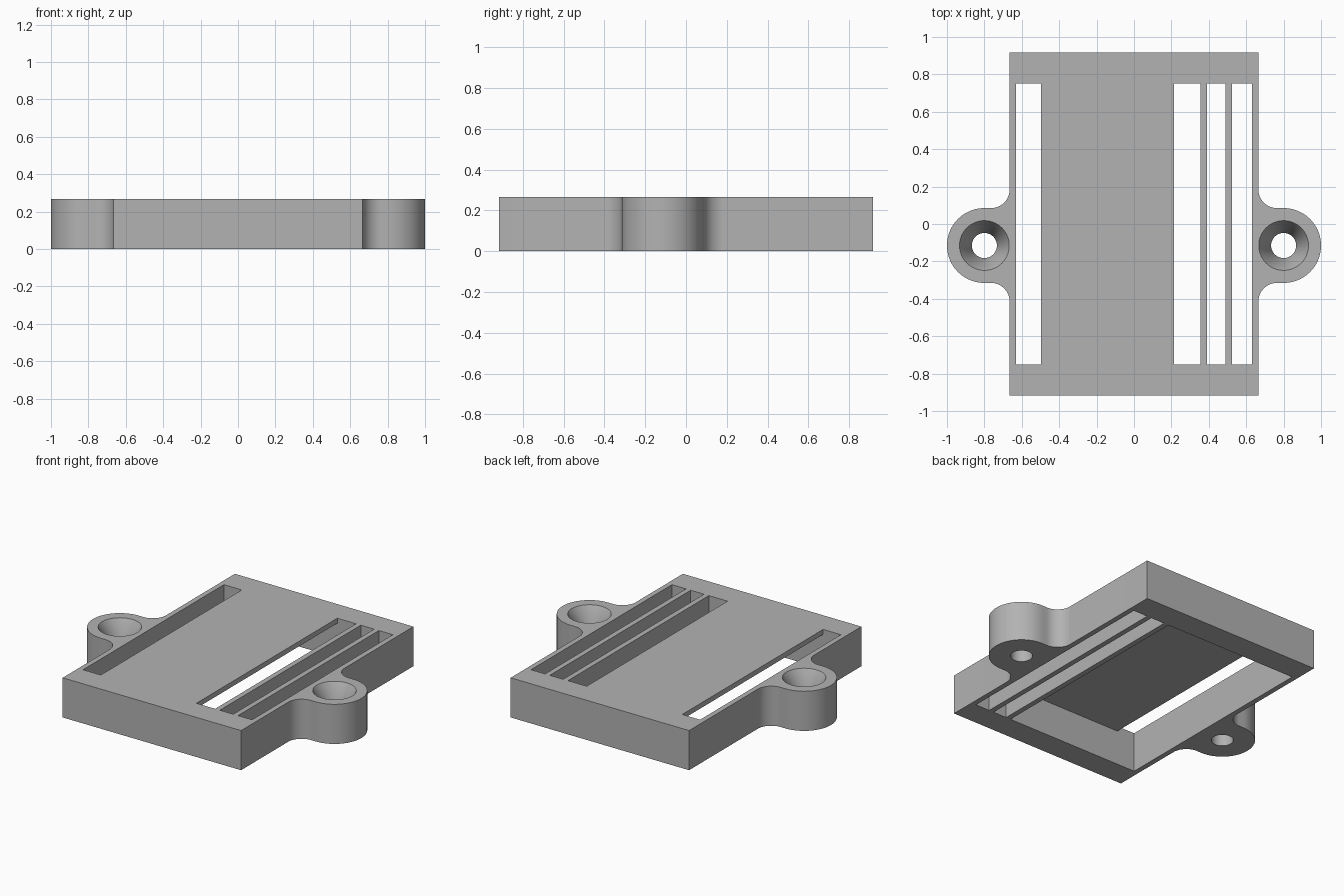
import bpy, bmesh
from math import sin, cos, pi, radians

if "Cube" in bpy.data.objects:
    bpy.data.objects.remove(bpy.data.objects["Cube"])

HEIGHT = 0.267
HALF_X, HALF_Y = 0.665, 0.917
EAR_X, EAR_Y, EAR_R, FILLET = 0.8, -0.115, 0.2, 0.1
SLOT_Y = 0.75
PLATE_UNDERSIDE = 0.233

grey = bpy.data.materials.new("plain grey")
grey.use_nodes = True
colour = (0.45, 0.45, 0.45, 1)
grey.diffuse_color = colour
grey.node_tree.nodes["Principled BSDF"].inputs["Base Color"].default_value = colour


def arc(cx, cy, r, start, end, steps):
    angles = [radians(start + (end - start) * i / steps) for i in range(steps + 1)]
    return [(cx + r * cos(a), cy + r * sin(a)) for a in angles]


def make_object(name, bm):
    bmesh.ops.recalc_face_normals(bm, faces=bm.faces)
    mesh = bpy.data.meshes.new(name)
    bm.to_mesh(mesh)
    bm.free()
    mesh.materials.append(grey)
    obj = bpy.data.objects.new(name, mesh)
    bpy.context.collection.objects.link(obj)
    return obj


def prism(name, outline, z0, z1):
    bm = bmesh.new()
    face = bm.faces.new([bm.verts.new((x, y, z0)) for x, y in outline])
    side = bmesh.ops.extrude_face_region(bm, geom=[face])["geom"]
    top = [v for v in side if isinstance(v, bmesh.types.BMVert)]
    bmesh.ops.translate(bm, verts=top, vec=(0, 0, z1 - z0))
    return make_object(name, bm)


def box(name, x0, x1, z0, z1):
    return prism(name, [(x0, -SLOT_Y), (x1, -SLOT_Y), (x1, SLOT_Y), (x0, SLOT_Y)], z0, z1)


def screw_hole(name, x):
    # straight bore opening into a conical countersink
    bm = bmesh.new()
    slope = (0.133 - 0.067) / 0.12
    profile = [(0.067, -0.1), (0.067, HEIGHT - 0.12), (0.133 + slope * 0.05, HEIGHT + 0.05)]
    rings = [[bm.verts.new((px, py, z)) for px, py in arc(x, EAR_Y, r, 0, 360, 64)[:-1]]
             for r, z in profile]
    for low, high in zip(rings, rings[1:]):
        for i in range(64):
            j = (i + 1) % 64
            bm.faces.new((low[i], low[j], high[j], high[i]))
    bm.faces.new(rings[0])
    bm.faces.new(rings[-1])
    return make_object(name, bm)


# body outline: rectangle with a filleted round ear on each side
offset = EAR_R + FILLET
ear = (arc(HALF_X + FILLET, EAR_Y - offset, FILLET, 180, 90, 16)
       + arc(EAR_X, EAR_Y, EAR_R, -90, 90, 48)
       + arc(HALF_X + FILLET, EAR_Y + offset, FILLET, 270, 180, 16))
right_half = [(HALF_X, -HALF_Y)] + ear + [(HALF_X, HALF_Y)]
body = prism("bracket_body", right_half + [(-x, y) for x, y in reversed(right_half)], 0, HEIGHT)

# underside pocket, top slots and countersunk screw holes
cutters = [box("pocket_cutter", -0.63, 0.355, -0.1, PLATE_UNDERSIDE)]
for x0, x1 in ((-0.63, -0.497), (0.215, 0.355), (0.39, 0.49), (0.525, 0.63)):
    cutters.append(box("slot_cutter", x0, x1, -0.1, HEIGHT + 0.1))
for x in (-EAR_X, EAR_X):
    cutters.append(screw_hole("screw_hole_cutter", x))

bpy.context.view_layer.objects.active = body
body.select_set(True)
for cutter in cutters:
    cutter.hide_render = True
    mod = body.modifiers.new("cut", "BOOLEAN")
    mod.operation = "DIFFERENCE"
    mod.solver = "EXACT"
    mod.object = cutter
    bpy.ops.object.modifier_apply(modifier=mod.name)
    bpy.data.objects.remove(cutter)

bpy.ops.object.shade_smooth_by_angle(angle=radians(30))
